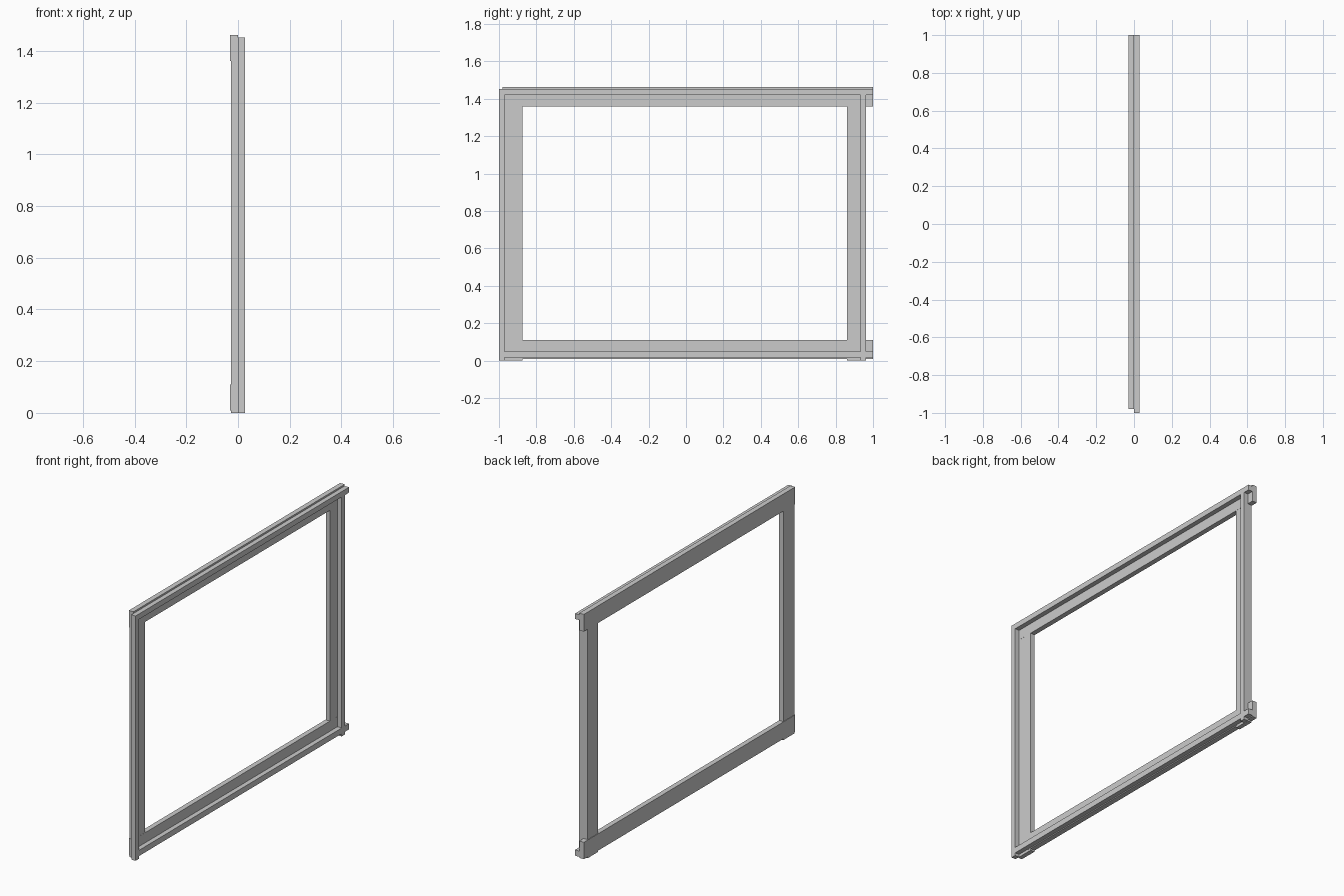
import bpy

if "Cube" in bpy.data.objects:
    bpy.data.objects.remove(bpy.data.objects["Cube"])


def box(name, x, y, z):
    """Axis-aligned box given as (min, max) ranges."""
    bpy.ops.mesh.primitive_cube_add(size=1, location=[sum(r) / 2 for r in (x, y, z)])
    ob = bpy.context.object
    ob.name = name
    ob.scale = [r[1] - r[0] for r in (x, y, z)]
    bpy.ops.object.transform_apply(location=False, rotation=False, scale=True)
    return ob


BACK = (-0.03, 0.0)          # wide backing boards
STILE = (-0.027, -0.0005)    # uprights, slightly thinner than the rails
TRIM = (0.0, 0.028)          # narrow raised moulding

# Wide backing rails, overrunning the right upright
for label, z in (("bottom", (0.01, 0.11)), ("top", (1.36, 1.462))):
    box(label + "_rail", BACK, (-0.98, 1.0), z)

# Wide backing uprights
for label, y in (("left", (-0.979, -0.873)), ("right", (0.862, 0.96))):
    box(label + "_stile", STILE, y, (0.0, 1.45))

# Narrow vertical trim
for label, y in (("left", (-1.0, -0.97)), ("right", (0.932, 0.962))):
    box(label + "_trim", TRIM, y, (0.0, 1.452))

# Narrow horizontal trim, with short stubs past the right upright
for label, z in (("bottom", (0.016, 0.05)), ("top", (1.42, 1.452))):
    box(label + "_trim", TRIM, (-0.97, 0.932), z)
    box(label + "_trim_stub", TRIM, (0.962, 1.0), z)
